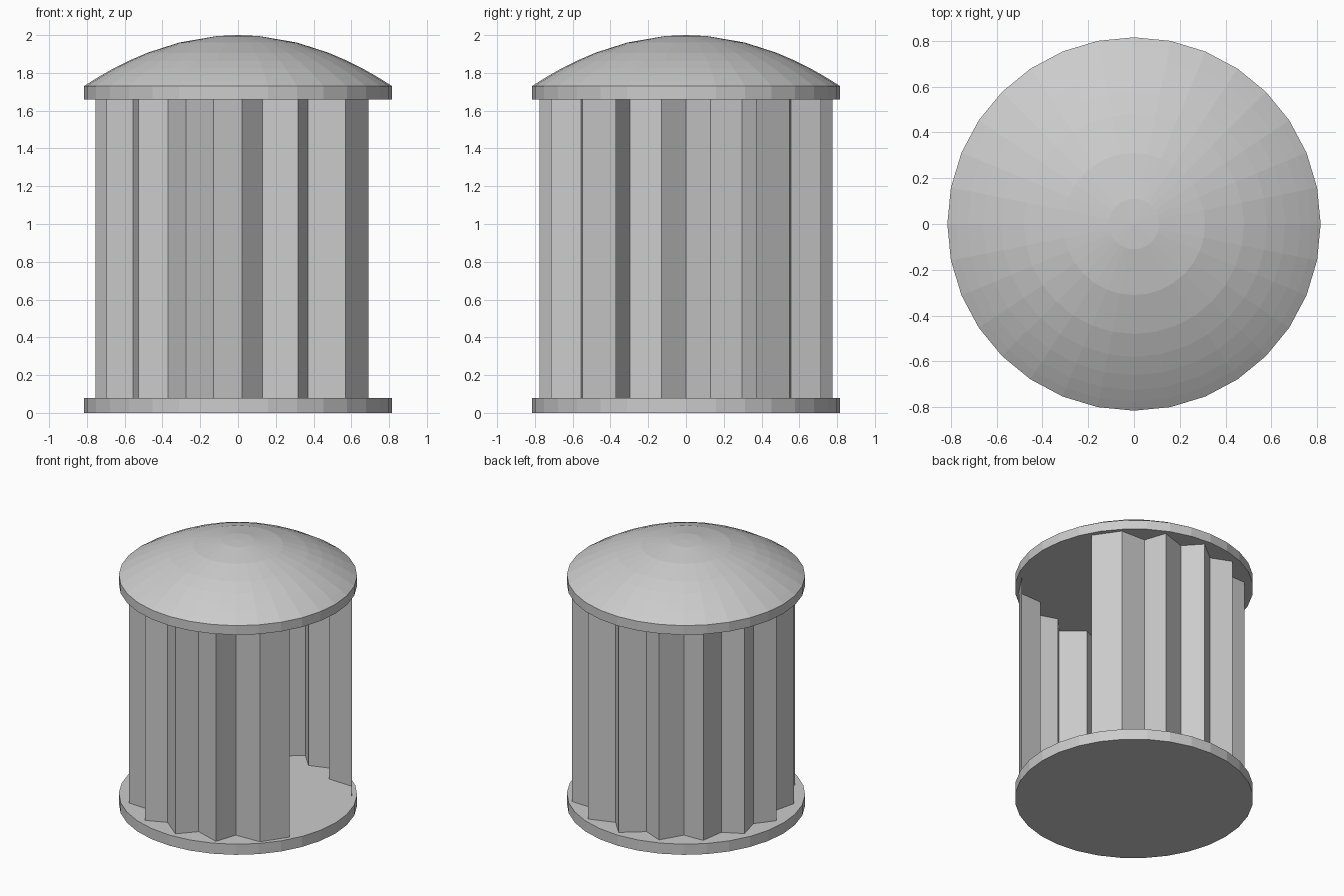
import bpy, bmesh
from math import sin, cos, radians, pi

if "Cube" in bpy.data.objects:
    bpy.data.objects.remove(bpy.data.objects["Cube"])

SIDES = 32


def finish(name, bm):
    bmesh.ops.recalc_face_normals(bm, faces=bm.faces)
    mesh = bpy.data.meshes.new(name)
    bm.to_mesh(mesh)
    bm.free()
    obj = bpy.data.objects.new(name, mesh)
    bpy.context.collection.objects.link(obj)
    return obj


def turned(name, profile, tip=None):
    """Closed solid of revolution from (radius, z) rings, bottom to top."""
    bm = bmesh.new()
    rings = [[bm.verts.new((r * cos(2 * pi * i / SIDES), r * sin(2 * pi * i / SIDES), z))
              for i in range(SIDES)] for r, z in profile]
    bm.faces.new(rings[0])
    for a, b in zip(rings, rings[1:]):
        for i in range(SIDES):
            j = (i + 1) % SIDES
            bm.faces.new((a[i], a[j], b[j], b[i]))
    if tip is None:
        bm.faces.new(rings[-1])
    else:
        top = bm.verts.new((0, 0, tip))
        for i in range(SIDES):
            bm.faces.new((rings[-1][i], rings[-1][(i + 1) % SIDES], top))
    return finish(name, bm)


# Base disc
turned("base", [(0.815, 0), (0.815, 0.08)])

# Lid: straight rim and a shallow spherical dome
dome_radii = [0.775, 0.725, 0.66, 0.58, 0.48, 0.31, 0.11]
dome = [(r, 2.0 - 0.27 * (r / 0.815) ** 2) for r in dome_radii]
turned("domed_lid", [(0.815, 1.66), (0.815, 1.73)] + dome, tip=2.0)

# Folded wall: zigzag of outer and inner folds, open on the +x side
path = [(0.69, 0.37)]
for k in range(13):
    a = radians(45 + 22.5 * k)
    path.append((0.02 + 0.775 * cos(a), 0.775 * sin(a)))
    if k < 12:
        a += radians(11.25)
        path.append((0.667 * cos(a), 0.667 * sin(a)))
path.append((0.69, -0.37))

bm = bmesh.new()
low = [bm.verts.new((x, y, 0.08)) for x, y in path]
high = [bm.verts.new((x, y, 1.66)) for x, y in path]
for i in range(len(path) - 1):
    bm.faces.new((low[i + 1], low[i], high[i], high[i + 1]))
finish("folded_wall", bm)
